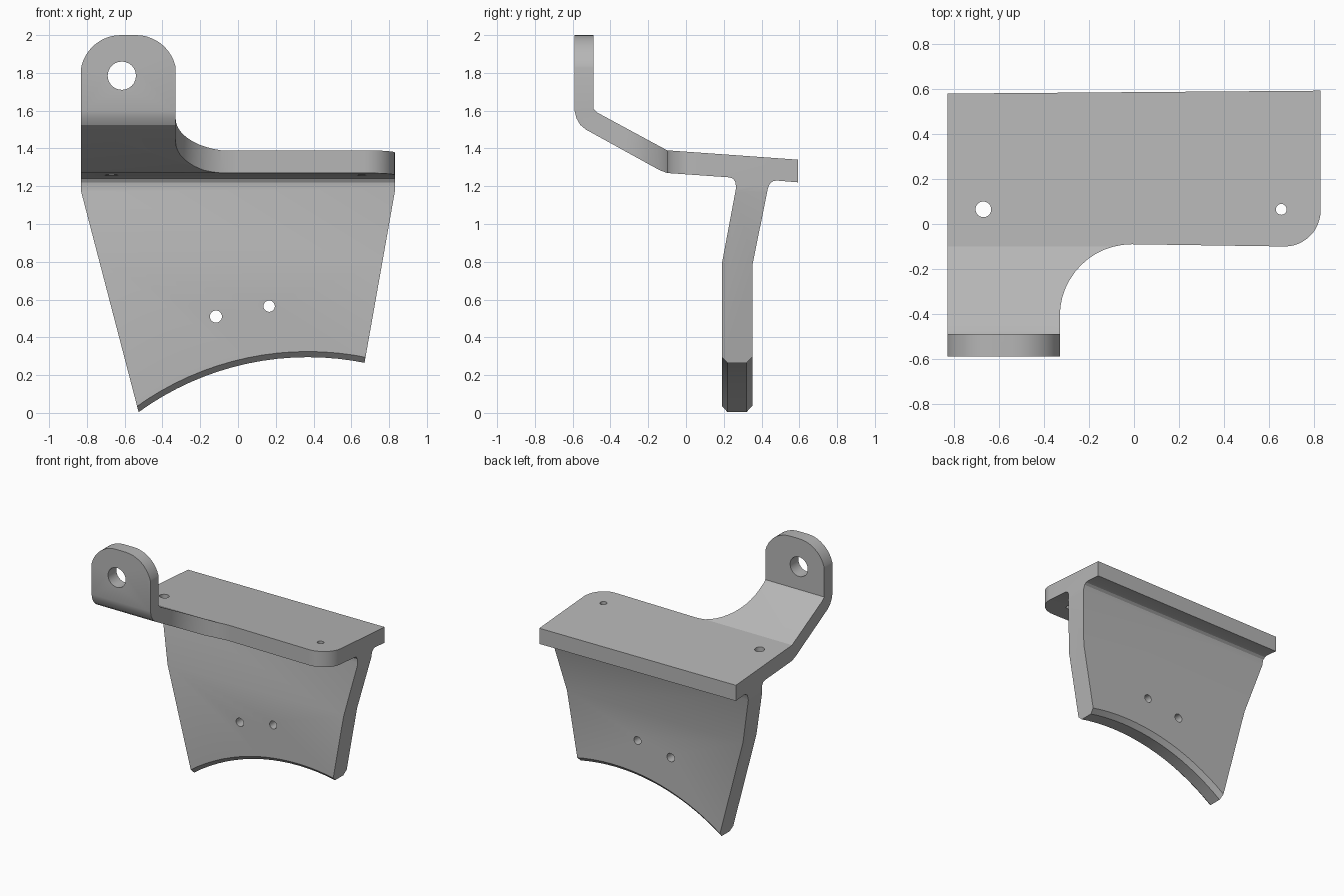
import bpy, bmesh
from math import cos, sin, pi, radians
from mathutils import Vector

if "Cube" in bpy.data.objects:
    bpy.data.objects.remove(bpy.data.objects["Cube"])

grey = bpy.data.materials.new("plain_grey")
grey.use_nodes = True
COLOUR = (0.47, 0.47, 0.47, 1)
grey.diffuse_color = COLOUR
grey.node_tree.nodes["Principled BSDF"].inputs["Base Color"].default_value = COLOUR

# Maps a profile point (a, b) and depth d to space, by extrusion axis
AXES = {"x": lambda a, b, d: (d, a, b),
        "y": lambda a, b, d: (a, d, b),
        "z": lambda a, b, d: (a, b, d)}


def arc(ca, cb, r, start, end, steps=12):
    angles = [radians(start + (end - start) * i / steps) for i in range(steps + 1)]
    return [(ca + r * cos(t), cb + r * sin(t)) for t in angles]


def loft(name, sections, axis):
    """Solid through equal-length outlines, given as (depth, outline)."""
    bm = bmesh.new()
    rings = [[bm.verts.new(AXES[axis](a, b, d)) for a, b in pts] for d, pts in sections]
    n = len(rings[0])
    bm.faces.new(rings[0])
    bm.faces.new(rings[-1])
    for low, high in zip(rings, rings[1:]):
        for i in range(n):
            j = (i + 1) % n
            bm.faces.new((low[i], low[j], high[j], high[i]))
    bmesh.ops.recalc_face_normals(bm, faces=bm.faces)
    mesh = bpy.data.meshes.new(name)
    bm.to_mesh(mesh)
    bm.free()
    mesh.materials.append(grey)
    ob = bpy.data.objects.new(name, mesh)
    bpy.context.collection.objects.link(ob)
    return ob


def prism(name, pts, axis, low, high):
    return loft(name, [(low, pts), (high, pts)], axis)


def combine(body, tool, operation):
    mod = body.modifiers.new(operation, "BOOLEAN")
    mod.operation, mod.solver, mod.object = operation, "EXACT", tool
    bpy.ops.object.select_all(action="DESELECT")
    bpy.context.view_layer.objects.active = body
    body.select_set(True)
    bpy.ops.object.modifier_apply(modifier=mod.name)
    bpy.data.objects.remove(tool)


# Side section: upright tab, sloping arm, top plate and bent web
side = [(-0.59, 2.0), (-0.59, 1.6), (-0.58, 1.56), (-0.56, 1.525), (-0.53, 1.5),
        (-0.14, 1.285), (-0.10, 1.27),
        (0.23, 1.247), (0.25, 1.24), (0.262, 1.22), (0.265, 1.19),
        (0.19, 0.79), (0.19, -0.1), (0.353, -0.1), (0.353, 0.79),
        (0.434, 1.19), (0.443, 1.213), (0.46, 1.226), (0.48, 1.23),
        (0.6, 1.22), (0.6, 1.34), (-0.10, 1.39), (-0.47, 1.59), (-0.49, 1.61), (-0.49, 2.0)]
bracket = prism("bracket", side, "x", -0.9, 0.9)

# Outline from above: plate with rounded corner and a curved step to the arm
plan = ([(-0.83, -0.7), (-0.33, -0.7)] + arc(-0.01, -0.41, 0.32, 180, 90)
        + arc(0.67, 0.06, 0.16, -90, 0) + [(0.83, 0.593), (-0.83, 0.58)])
combine(bracket, prism("plan_outline", plan, "z", -0.5, 2.5), "INTERSECT")

# Outline from the front: round-topped tab and tapering web
front = ([(-0.512, -0.05), (0.614, -0.05), (0.83, 1.17), (0.84, 1.17), (0.84, 1.62),
          (-0.325, 1.62)] + arc(-0.54, 1.785, 0.215, 0, 90)
         + arc(-0.62, 1.785, 0.215, 90, 180) + [(-0.84, 1.17), (-0.83, 1.17)])
combine(bracket, prism("front_outline", front, "y", -1, 1), "INTERSECT")

# Arched lower edge with chamfers on both sides
arch = [(y, arc(0.37, -1.231, r, 0, 360, 120)[:-1])
        for y, r in ((0.15, 1.596), (0.22, 1.526), (0.32, 1.526), (0.39, 1.596))]
combine(bracket, loft("arch_cutter", arch, "y"), "DIFFERENCE")

# Drilled holes: tab, web pair, plate pair
for a, b, r, axis, low, high in ((-0.615, 1.785, 0.075, "y", -0.7, -0.4),
                                 (-0.117, 0.51, 0.032, "y", 0.1, 0.5),
                                 (0.165, 0.565, 0.03, "y", 0.1, 0.5),
                                 (-0.67, 0.065, 0.035, "z", 1.1, 1.5),
                                 (0.655, 0.065, 0.024, "z", 1.1, 1.5)):
    outline = arc(a, b, r, 0, 360, 24)[:-1]
    combine(bracket, prism("hole_cutter", outline, axis, low, high), "DIFFERENCE")

bpy.ops.object.shade_smooth_by_angle(angle=radians(20))
